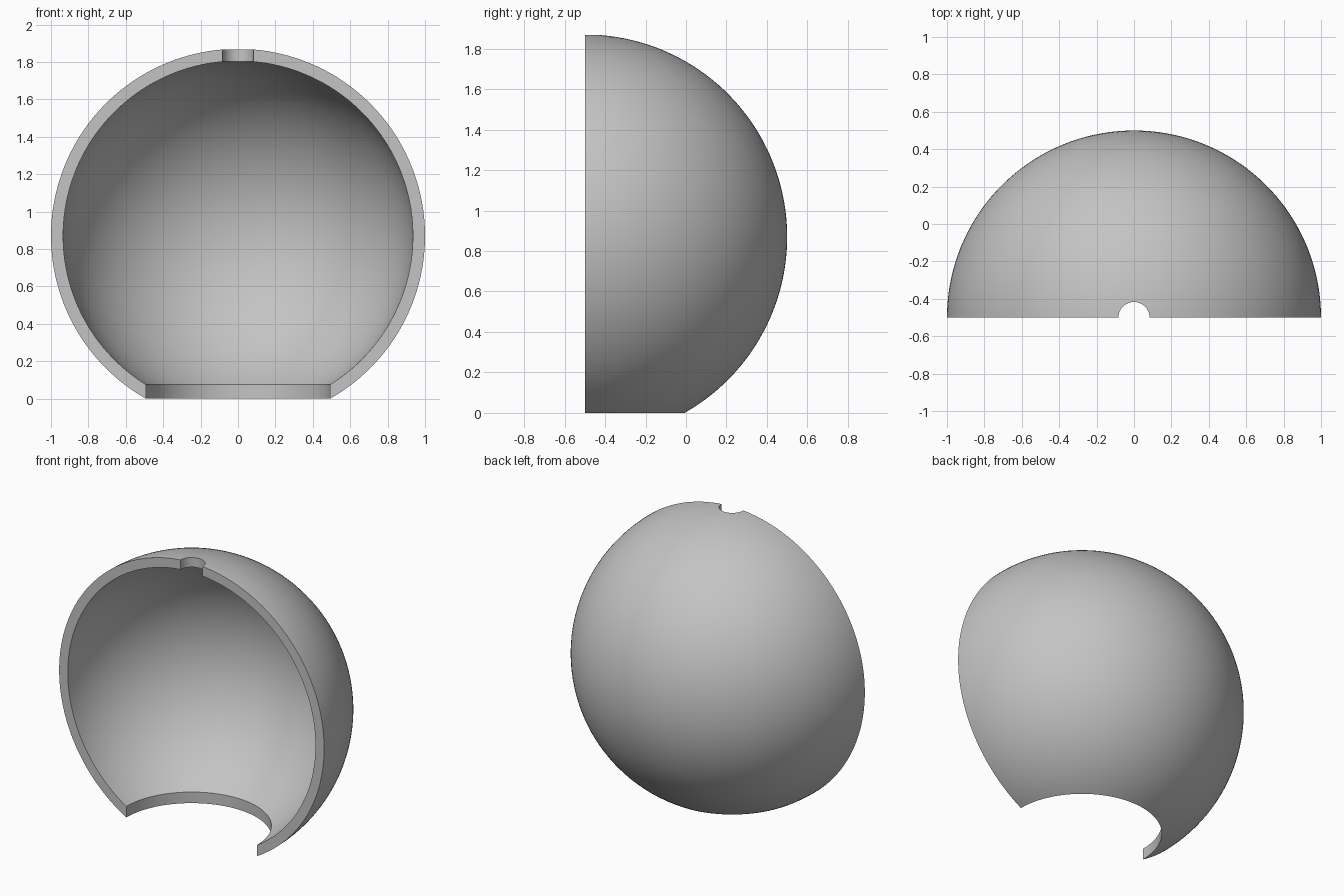
import bpy
import bmesh
from math import asin, acos, cos, sin, pi, radians
from mathutils import Vector

cube = bpy.data.objects.get("Cube")
if cube:
    bpy.data.objects.remove(cube, do_unlink=True)

OUTER, INNER = 1.0, 0.935          # shell radii
CENTRE = Vector((0, -0.5, 0.87))
TOP_HOLE = 0.083                   # radius of the small hole on top
BASE_HOLE = (OUTER**2 - CENTRE.z**2) ** 0.5
RINGS, STEPS = 64, 96

grey = bpy.data.materials.new("plain grey")
grey.use_nodes = True
grey.diffuse_color = (0.55, 0.55, 0.55, 1)
grey.node_tree.nodes["Principled BSDF"].inputs["Base Color"].default_value = grey.diffuse_color


def arc(radius):
    """Profile (r, z) from the top hole down to the base opening."""
    start, end = asin(TOP_HOLE / radius), pi - asin(BASE_HOLE / radius)
    angles = [start + (end - start) * i / RINGS for i in range(RINGS + 1)]
    return [(radius * sin(a), radius * cos(a)) for a in angles]


# Closed wall section: down the outside, back up the inside
profile = arc(OUTER) + arc(INNER)[::-1]
count = len(profile)
bm = bmesh.new()

# Sweep the section half a turn around the vertical axis
sections = []
for s in range(STEPS + 1):
    a = pi * s / STEPS
    sections.append([bm.verts.new(CENTRE + Vector((r * cos(a), r * sin(a), z)))
                     for r, z in profile])
for left, right in zip(sections, sections[1:]):
    for i in range(count):
        j = (i + 1) % count
        bm.faces.new((left[i], left[j], right[j], right[i]))

# Flat cut faces at both ends of the sweep
for end in (sections[0], sections[-1]):
    for i in range(RINGS):
        bm.faces.new((end[i], end[i + 1], end[count - 2 - i], end[count - 1 - i]))

bmesh.ops.recalc_face_normals(bm, faces=bm.faces)
mesh = bpy.data.meshes.new("half_dome_shell")
bm.to_mesh(mesh)
bm.free()
mesh.materials.append(grey)
shell = bpy.data.objects.new("half_dome_shell", mesh)
bpy.context.collection.objects.link(shell)

# Smooth curved walls, crisp rims
bpy.ops.object.select_all(action="DESELECT")
shell.select_set(True)
bpy.context.view_layer.objects.active = shell
bpy.ops.object.shade_smooth_by_angle(angle=radians(30))
